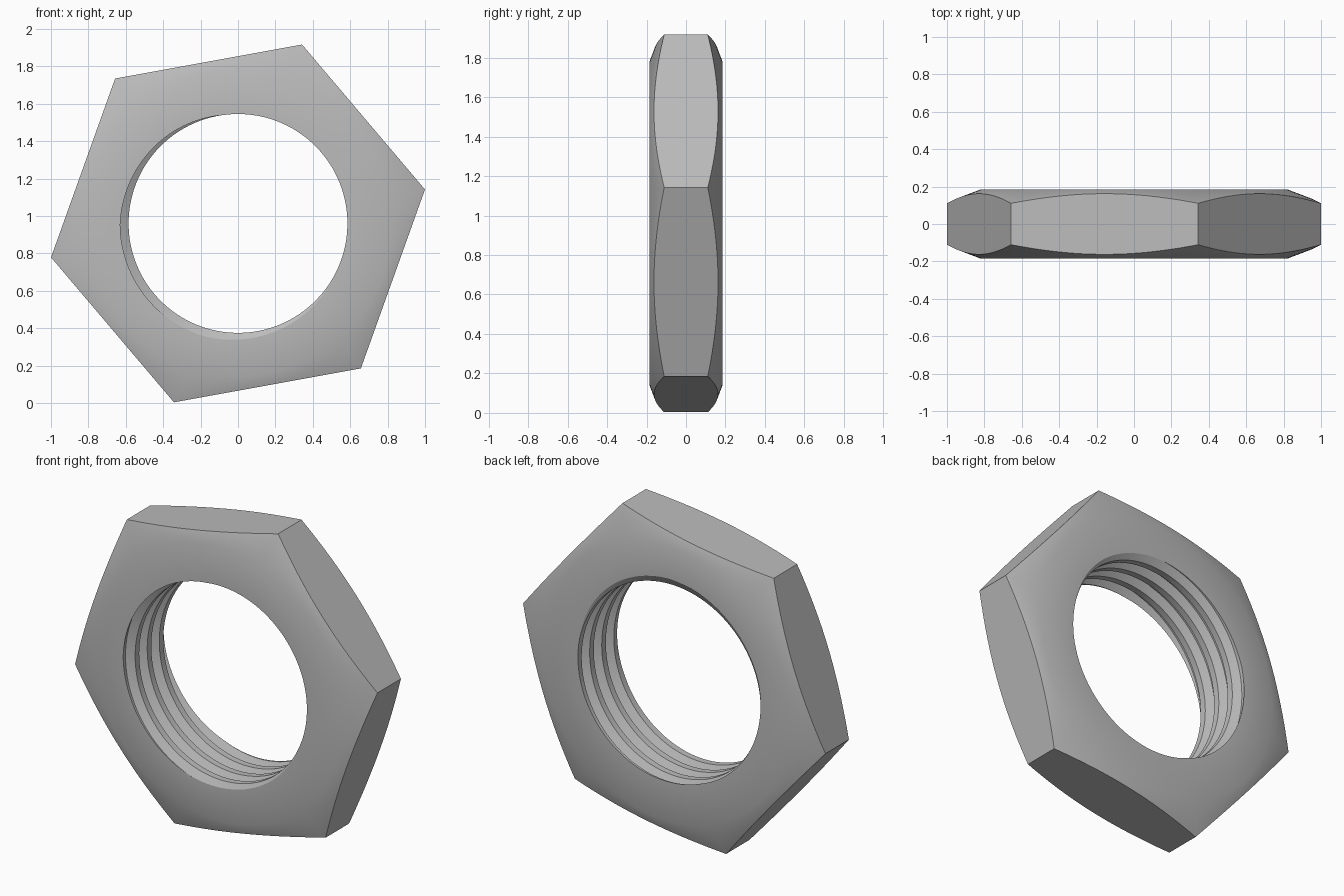
import bpy
import bmesh
from math import cos, sin, pi, radians

cube = bpy.data.objects.get("Cube")
if cube:
    bpy.data.objects.remove(cube)

HALF = 0.185                 # half thickness of the nut
CENTRE_Z = 0.96
CORNER = 1.016               # hexagon corner radius
TURN = radians(10.3)         # hexagon rotation about the bore
CHAMFER_R, CHAMFER_SLOPE = 0.82, 0.38
CREST, ROOT = 0.585, 0.63    # thread radii
PITCH = 0.114
ROOT_HALF, FLANK = 0.1 * PITCH, 0.23 * PITCH
ROOT_ANGLE = radians(217)    # where the groove meets the front face
STEPS = 180

# one groove: distance along the bore from the groove centre
GROOVE = (-ROOT_HALF - FLANK, -ROOT_HALF, ROOT_HALF, ROOT_HALF + FLANK)


def thread_radius(y, shift):
    d = abs((y - shift + PITCH / 2) % PITCH - PITCH / 2)
    t = min(max((d - ROOT_HALF) / FLANK, 0), 1)
    return ROOT + (CREST - ROOT) * t


def section(angle):
    """Closed radial section (radius, y): threaded bore, faces, chamfers, flat."""
    shift = -HALF - PITCH * (angle - ROOT_ANGLE) / (2 * pi)
    ys = [shift + k * PITCH + g for k in range(-3, 7) for g in GROOVE]
    ys = [-HALF] + [min(max(y, -HALF), HALF) for y in ys] + [HALF]
    bore = [(thread_radius(y, shift), y) for y in ys]
    within = (angle - TURN) % (pi / 3) - pi / 6
    if abs(abs(within) - pi / 6) < 1e-5:
        within = pi / 6
    rim = CORNER * cos(pi / 6) / cos(within)
    edge = HALF - (rim - CHAMFER_R) * CHAMFER_SLOPE
    return bore + [(CHAMFER_R, HALF), (rim, edge), (rim, -edge), (CHAMFER_R, -HALF)]


# loft the section around the bore; the helix closes on itself after one turn
bm = bmesh.new()
columns = []
for i in range(STEPS + 1):
    a = TURN + 2 * pi * i / STEPS
    columns.append([bm.verts.new((r * cos(a), y, CENTRE_Z + r * sin(a)))
                    for r, y in section(a)])
for c, d in zip(columns, columns[1:]):
    for j in range(len(c)):
        k = (j + 1) % len(c)
        bm.faces.new((c[j], c[k], d[k], d[j]))
bmesh.ops.remove_doubles(bm, verts=bm.verts, dist=1e-5)
bmesh.ops.dissolve_degenerate(bm, edges=bm.edges, dist=1e-5)
bmesh.ops.recalc_face_normals(bm, faces=bm.faces)

mesh = bpy.data.meshes.new("hex_nut")
bm.to_mesh(mesh)
bm.free()
nut = bpy.data.objects.new("hex_nut", mesh)
bpy.context.collection.objects.link(nut)

# plain grey metal
steel = bpy.data.materials.new("grey_steel")
steel.use_nodes = True
colour = (0.5, 0.5, 0.5, 1)
steel.diffuse_color = colour
steel.node_tree.nodes["Principled BSDF"].inputs["Base Color"].default_value = colour
mesh.materials.append(steel)

bpy.context.view_layer.objects.active = nut
nut.select_set(True)
bpy.ops.object.shade_smooth_by_angle(angle=radians(28))
